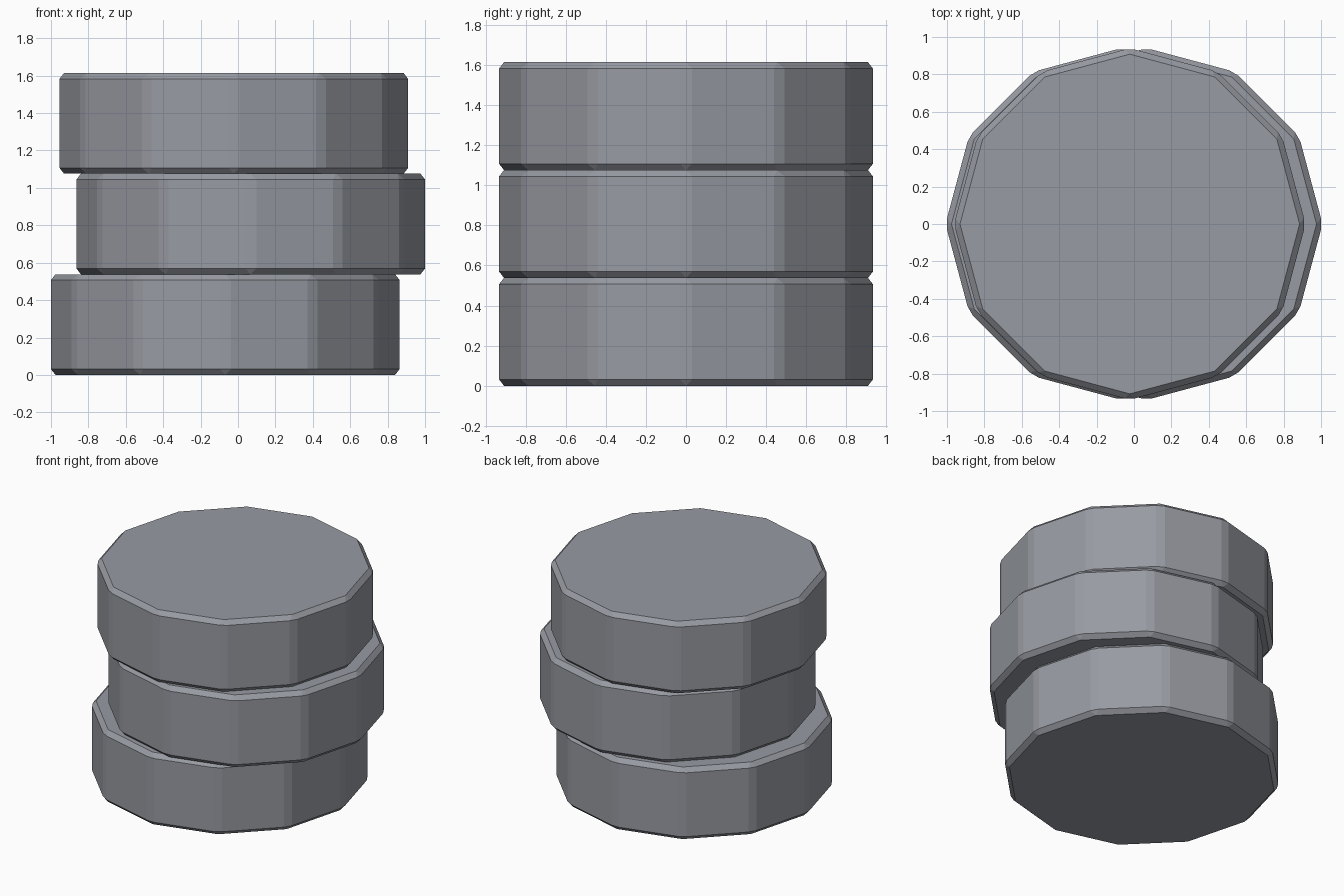
import bpy

if "Cube" in bpy.data.objects:
    bpy.data.objects.remove(bpy.data.objects["Cube"])

RADIUS, HEIGHT, BEVEL = 0.94, 0.538, 0.031

# Dark slate colour shared by all discs
slate = bpy.data.materials.new("slate")
slate.diffuse_color = (0.31, 0.325, 0.36, 1)
slate.use_nodes = True
slate.node_tree.nodes["Principled BSDF"].inputs["Base Color"].default_value = slate.diffuse_color


def disc(name, x, level):
    # Twelve-sided disc with every edge chamfered
    bpy.ops.mesh.primitive_cylinder_add(
        vertices=12, radius=RADIUS, depth=HEIGHT,
        location=(x, 0, HEIGHT * (level + 0.5)))
    ob = bpy.context.object
    ob.name = name
    ob.data.materials.append(slate)
    mod = ob.modifiers.new("chamfer", 'BEVEL')
    mod.width = BEVEL
    mod.segments = 1
    mod.limit_method = 'NONE'
    return ob


# Loosely stacked discs, each shifted sideways
for level, (name, x) in enumerate([("bottom_disc", -0.068),
                                   ("middle_disc", 0.068),
                                   ("top_disc", -0.0225)]):
    disc(name, x, level)
